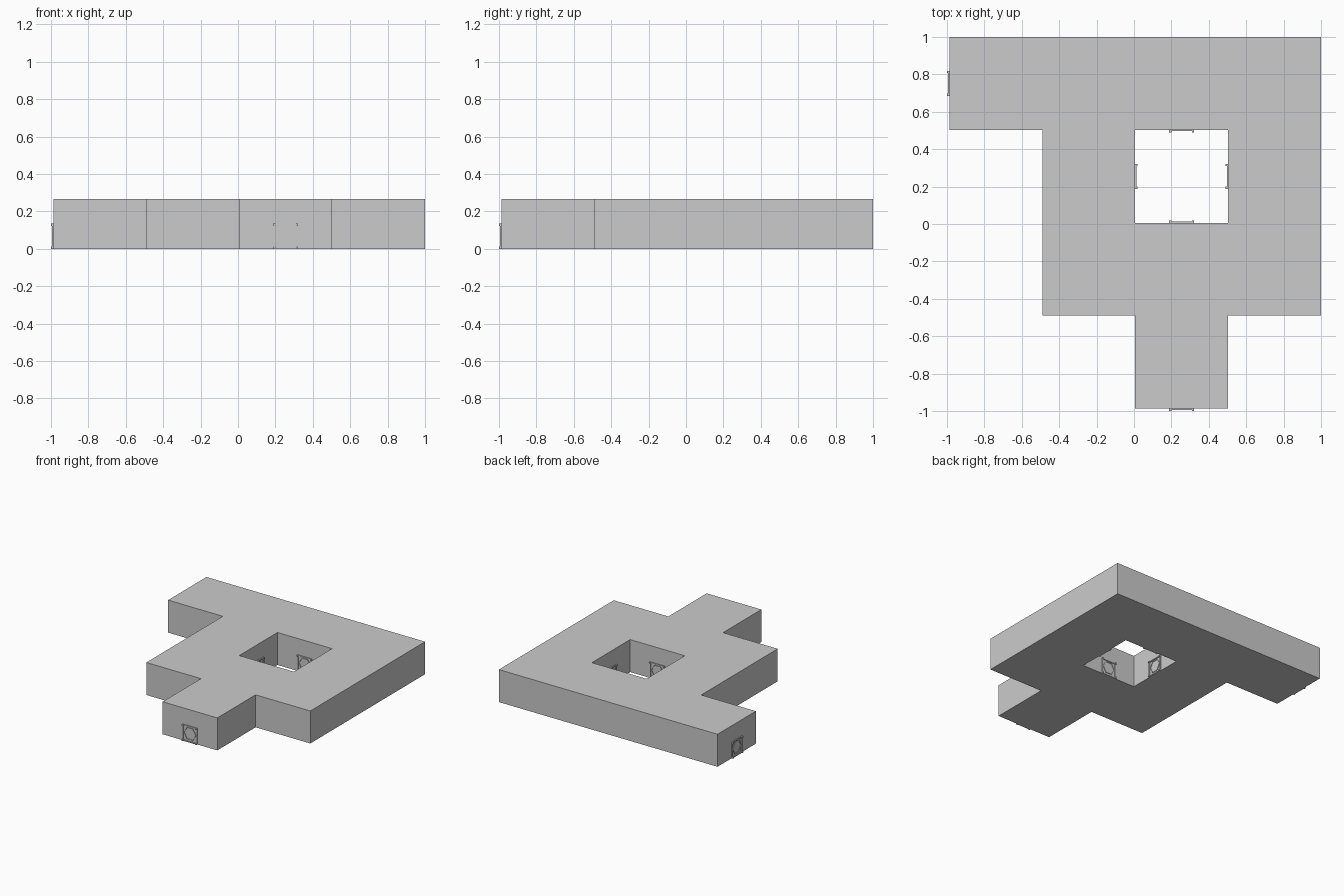
import bpy, bmesh
from math import cos, sin, pi
from mathutils import Matrix

if "Cube" in bpy.data.objects:
    bpy.data.objects.remove(bpy.data.objects["Cube"])

HEIGHT = 0.267
LINES = [-0.987, -0.490, 0.0065, 0.503, 1.0]   # cell grid, same on x and y
MID = (LINES[2] + LINES[3]) / 2                # centre of the hole on both axes
# filled cells, rows from front (-y) to back (+y)
ROWS = ["..#.", ".###", ".#.#", "####"]


def make_object(name, bm):
    bmesh.ops.recalc_face_normals(bm, faces=bm.faces[:])
    mesh = bpy.data.meshes.new(name)
    bm.to_mesh(mesh)
    bm.free()
    ob = bpy.data.objects.new(name, mesh)
    bpy.context.collection.objects.link(ob)
    return ob


def prism_ring(bm, outer, inner, y0, y1):
    """Closed ring between two outlines in XZ, from depth y0 to y1."""
    n = len(outer)
    v = [[bm.verts.new((x, y, z)) for x, z in loop]
         for loop, y in ((outer, y0), (outer, y1), (inner, y1), (inner, y0))]
    for k in range(4):
        a, b = v[k], v[(k + 1) % 4]
        for i in range(n):
            j = (i + 1) % n
            bm.faces.new((a[i], a[j], b[j], b[i]))


def rect(hw, z0, z1):
    return [(-hw, z0), (hw, z0), (hw, z1), (-hw, z1)]


def hexagon(r, z):
    return [(r * cos(i * pi / 3), z + r * sin(i * pi / 3)) for i in range(6)]


# slab: one flat footprint of square cells, extruded up
bm = bmesh.new()
for r, row in enumerate(ROWS):
    for c, cell in enumerate(row):
        if cell == "#":
            bm.faces.new([bm.verts.new((LINES[c + i], LINES[r + j], 0))
                          for i, j in ((0, 0), (1, 0), (1, 1), (0, 1))])
bmesh.ops.remove_doubles(bm, verts=bm.verts[:], dist=1e-4)
top = bmesh.ops.extrude_face_region(bm, geom=bm.faces[:], use_keep_orig=True)
bmesh.ops.translate(bm, vec=(0, 0, HEIGHT),
                    verts=[g for g in top["geom"] if isinstance(g, bmesh.types.BMVert)])
bmesh.ops.recalc_face_normals(bm, faces=bm.faces[:])
bmesh.ops.dissolve_limit(bm, angle_limit=0.01, verts=bm.verts[:], edges=bm.edges[:])
make_object("floor_slab", bm)


# connector: raised square frame with a thin hexagonal ring, facing -y
def connector(name, x, y, angle):
    bm = bmesh.new()
    prism_ring(bm, rect(0.067, 0.0, 0.134), rect(0.058, 0.008, 0.125), -0.007, 0.004)
    prism_ring(bm, hexagon(0.056, 0.07), hexagon(0.051, 0.07), -0.005, 0.004)
    # corner studs stand proud of the frame
    for sx in (-1, 1):
        for z in (0.006, 0.128):
            bmesh.ops.create_cube(bm, size=1, matrix=Matrix.Translation((sx * 0.061, -0.0045, z))
                                  @ Matrix.Diagonal((0.012, 0.017, 0.012, 1)))
    ob = make_object(name, bm)
    ob.location = (x, y, 0)
    ob.rotation_euler.z = angle


END_MID = (LINES[3] + LINES[4]) / 2
connector("front_connector", MID, LINES[0], 0)
connector("left_connector", LINES[0], END_MID, -pi / 2)
connector("hole_back_connector", MID, LINES[3], 0)
connector("hole_front_connector", MID, LINES[2], pi)
connector("hole_right_connector", LINES[3], MID, -pi / 2)
connector("hole_left_connector", LINES[2], MID, pi / 2)
